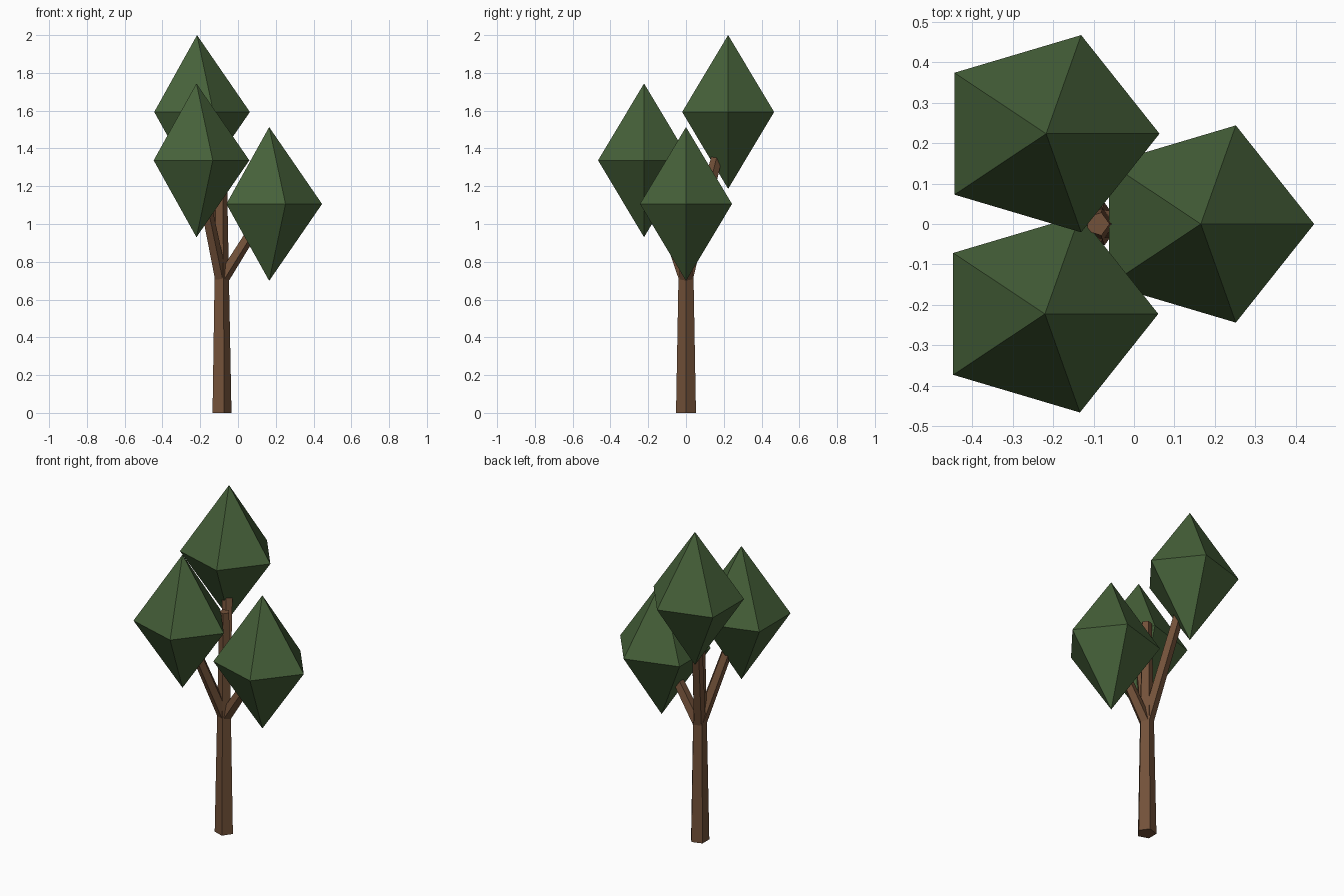
import bpy, bmesh, math
from mathutils import Vector, Matrix

if "Cube" in bpy.data.objects:
    bpy.data.objects.remove(bpy.data.objects["Cube"])

SIDES = 5


def material(name, rgb):
    m = bpy.data.materials.new(name)
    m.diffuse_color = (*rgb, 1)
    m.use_nodes = True
    m.node_tree.nodes["Principled BSDF"].inputs["Base Color"].default_value = m.diffuse_color
    return m


bark = material("bark brown", (0.17, 0.083, 0.041))
leaf = material("leaf green", (0.061, 0.119, 0.041))


def add_object(name, bm, mat):
    bmesh.ops.recalc_face_normals(bm, faces=bm.faces)
    mesh = bpy.data.meshes.new(name)
    bm.to_mesh(mesh)
    bm.free()
    mesh.materials.append(mat)
    obj = bpy.data.objects.new(name, mesh)
    bpy.context.collection.objects.link(obj)
    return obj


def ring(rx, ry):
    angles = [2 * math.pi * i / SIDES for i in range(SIDES)]
    return [Vector((rx * math.cos(a), ry * math.sin(a), 0)) for a in angles]


def limb(name, start, end, r0, r1):
    """Tapered five-sided limb between two points."""
    start, end = Vector(start), Vector(end)
    axis = end - start
    turn = Vector((0, 0, 1)).rotation_difference(axis).to_matrix()
    bm = bmesh.new()
    low = [bm.verts.new(start + turn @ p) for p in ring(r0, r0)]
    top = [bm.verts.new(end + turn @ p) for p in ring(r1, r1)]
    bm.faces.new(low)
    bm.faces.new(top)
    for i in range(SIDES):
        j = (i + 1) % SIDES
        bm.faces.new((low[i], low[j], top[j], top[i]))
    add_object(name, bm, bark)


def crown(name, center, rx=0.28, ry=0.256, half=0.407):
    """Five-sided double pyramid of foliage."""
    center = Vector(center)
    bm = bmesh.new()
    mid = [bm.verts.new(center + p) for p in ring(rx, ry)]
    for dz in (half, -half):
        tip = bm.verts.new(center + Vector((0, 0, dz)))
        for i in range(SIDES):
            bm.faces.new((mid[i], mid[(i + 1) % SIDES], tip))
    add_object(name, bm, leaf)


# Trunk runs up between the crowns
limb("trunk", (-0.09, 0, 0), (-0.09, 0, 1.345), 0.0555, 0.030)

# Branches each lead to the middle of a foliage crown
fork = Vector((-0.09, 0, 0.70))
crowns = {
    "back": (-0.217, 0.223, 1.593),
    "front": (-0.220, -0.222, 1.337),
    "right": (0.165, 0, 1.106),
}
for side, center in crowns.items():
    end = fork.lerp(Vector(center), 0.88)
    limb(side + "_branch", fork, end, 0.036, 0.030)
    crown(side + "_foliage", center)
